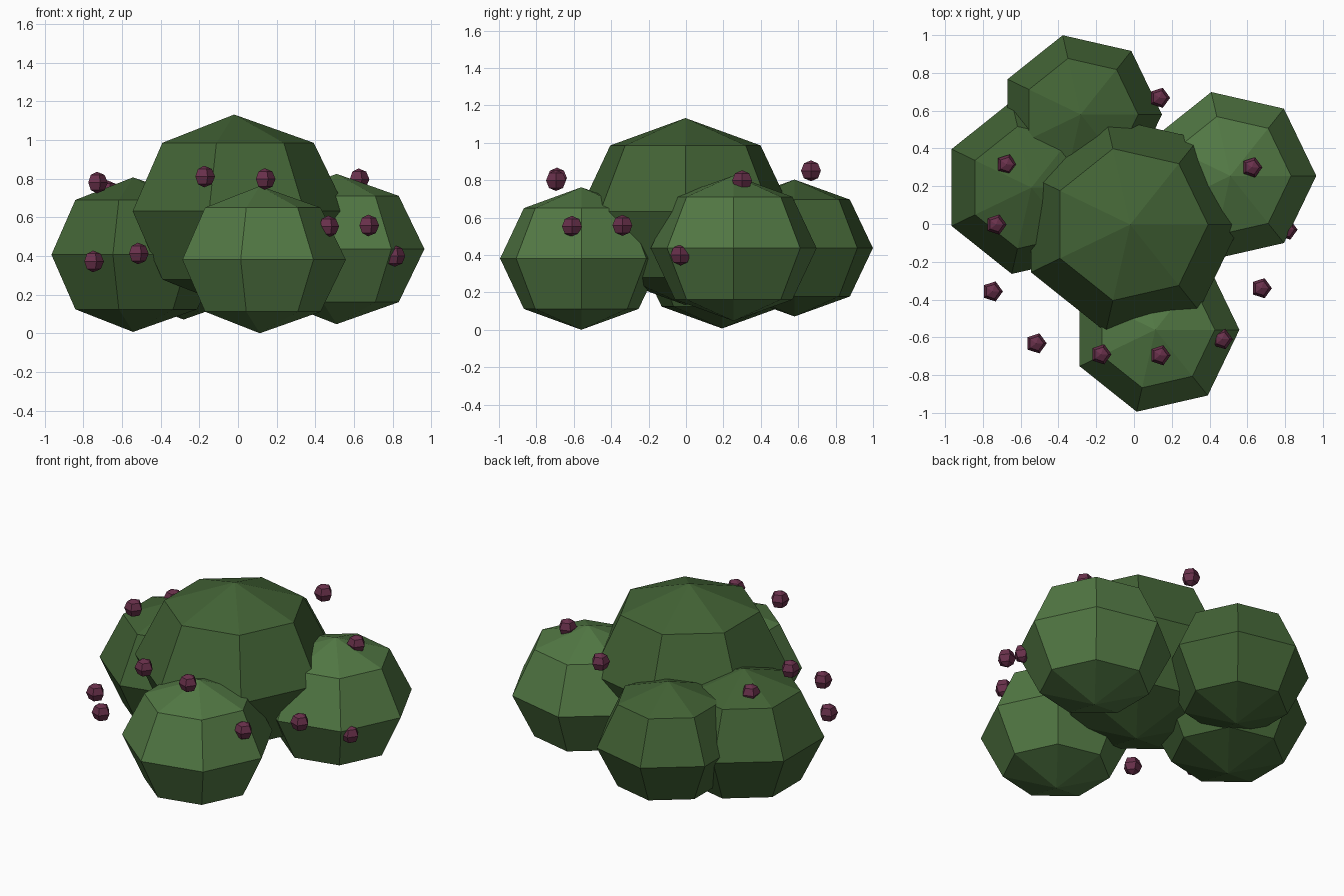
import bpy, bmesh, math
from mathutils import Matrix

if "Cube" in bpy.data.objects:
    bpy.data.objects.remove(bpy.data.objects["Cube"])


def material(name, rgb):
    m = bpy.data.materials.new(name)
    m.diffuse_color = (*rgb, 1)
    m.use_nodes = True
    m.node_tree.nodes["Principled BSDF"].inputs["Base Color"].default_value = m.diffuse_color
    return m


def ball(name, centre, radius, height, sides, mat):
    """Faceted ball with four rings and a corner pointing along +x."""
    bm = bmesh.new()
    bmesh.ops.create_uvsphere(bm, u_segments=sides, v_segments=4, radius=1)
    corner = max(bm.verts, key=lambda v: math.hypot(v.co.x, v.co.y)).co
    turn = Matrix.Rotation(-math.atan2(corner.y, corner.x), 4, 'Z')
    bm.transform(Matrix.Diagonal((radius, radius, height, 1)) @ turn)
    mesh = bpy.data.meshes.new(name)
    bm.to_mesh(mesh)
    bm.free()
    mesh.materials.append(mat)
    obj = bpy.data.objects.new(name, mesh)
    obj.location = centre
    bpy.context.collection.objects.link(obj)


dark = material("leaf_dark", (0.055, 0.125, 0.036))
light = material("leaf_light", (0.085, 0.19, 0.058))
wine = material("berry", (0.14, 0.03, 0.07))

# Leaf clumps
ball("centre_clump", (-0.02, -0.003, 0.632), 0.583, 0.50, 7, dark)
ball("right_clump", (0.51, 0.255, 0.436), 0.455, 0.389, 7, light)
ball("back_clump", (-0.282, 0.58, 0.437), 0.43, 0.366, 7, dark)
ball("left_clump", (-0.543, 0.193, 0.407), 0.469, 0.40, 7, dark)
ball("front_clump", (0.113, -0.56, 0.381), 0.445, 0.381, 7, light)

# Berries
berries = [
    (-0.675, 0.315, 0.735), (-0.73, -0.003, 0.78), (-0.75, -0.357, 0.372),
    (-0.518, -0.632, 0.413), (-0.175, -0.69, 0.811), (0.138, -0.695, 0.798),
    (0.467, -0.61, 0.553), (0.674, -0.34, 0.558), (0.624, 0.30, 0.797),
    (0.135, 0.668, 0.85), (0.81, -0.03, 0.40),
]
for i, p in enumerate(berries, 1):
    ball(f"berry_{i}", p, 0.056, 0.056, 5, wine)
